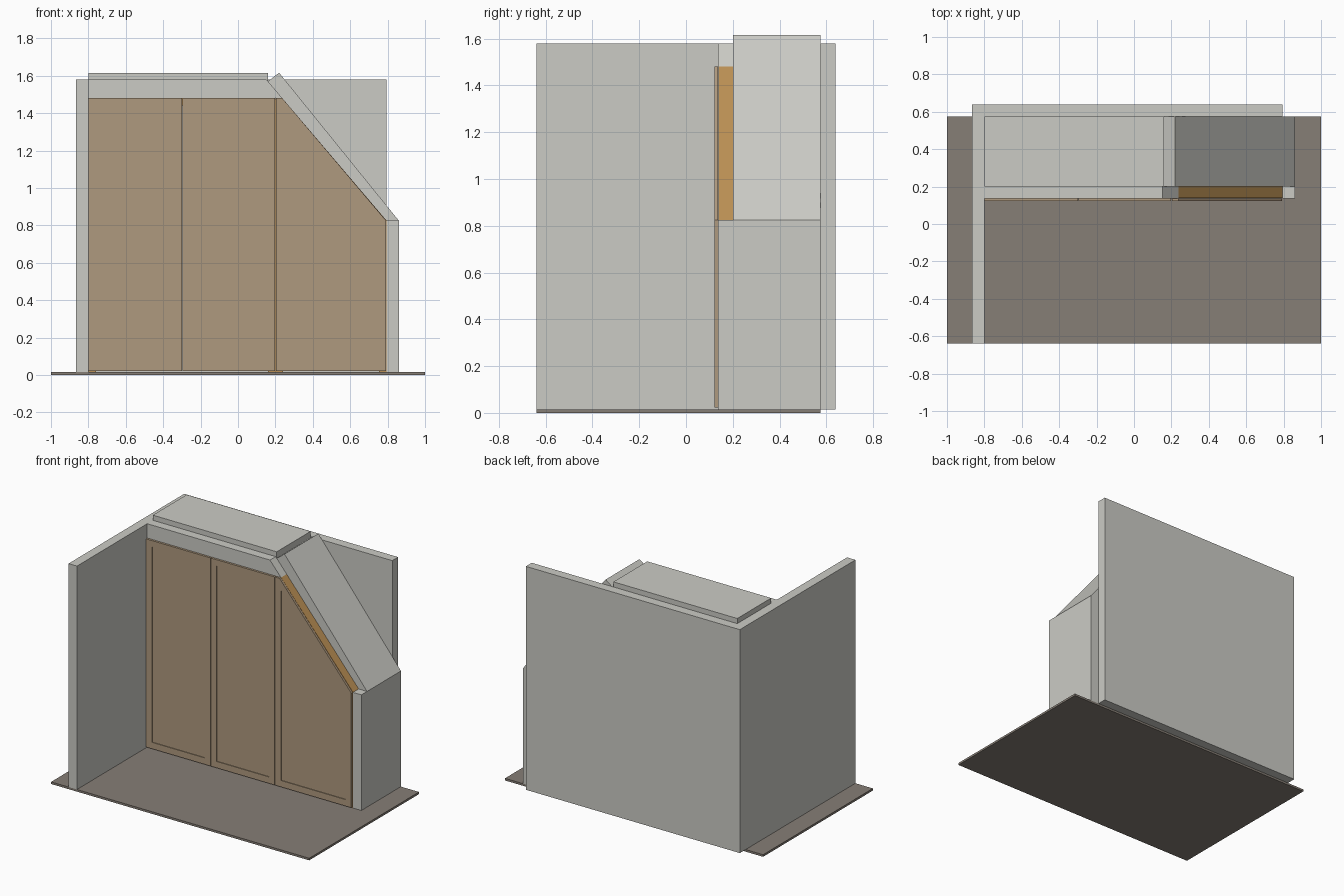
import bpy, bmesh
from mathutils import Vector

if "Cube" in bpy.data.objects:
    bpy.data.objects.remove(bpy.data.objects["Cube"])


def material(name, rgb):
    m = bpy.data.materials.new(name)
    m.diffuse_color = (*rgb, 1)
    m.use_nodes = True
    m.node_tree.nodes["Principled BSDF"].inputs["Base Color"].default_value = m.diffuse_color
    return m


DOOR = material("door_wood", (0.43, 0.32, 0.21))
FRAME = material("frame_wood", (0.50, 0.28, 0.09))
FLOOR = material("floor_finish", (0.24, 0.21, 0.18))
WALL = material("wall_paint", (0.60, 0.60, 0.56))


def prism(name, profile, y0, y1, mat, border=0, recess=0):
    """Extrude an xz outline from y0 to y1, optionally with a recessed front panel."""
    bm = bmesh.new()
    front = bm.faces.new([bm.verts.new((x, y0, z)) for x, z in profile])
    back = bmesh.ops.extrude_face_region(bm, geom=[front], use_keep_orig=True)["geom"]
    moved = [v for v in back if isinstance(v, bmesh.types.BMVert)]
    bmesh.ops.translate(bm, verts=moved, vec=(0, y1 - y0, 0))
    bmesh.ops.recalc_face_normals(bm, faces=bm.faces)
    if border:
        bm.normal_update()
        front = min(bm.faces, key=lambda f: f.calc_center_median().y)
        bmesh.ops.inset_region(bm, faces=[front], thickness=border, use_even_offset=True)
        front_verts = list(front.verts)
        new = bmesh.ops.extrude_face_region(bm, geom=[front])["geom"]
        moved = [v for v in new if isinstance(v, bmesh.types.BMVert)]
        bmesh.ops.translate(bm, verts=moved, vec=(0, recess, 0))
        if front.is_valid and all(v in front_verts for v in front.verts):
            bmesh.ops.delete(bm, geom=[front], context='FACES_ONLY')
    mesh = bpy.data.meshes.new(name)
    bm.to_mesh(mesh)
    bm.free()
    ob = bpy.data.objects.new(name, mesh)
    bpy.context.collection.objects.link(ob)
    mesh.materials.append(mat)
    return ob


def box(name, x0, x1, y0, y1, z0, z1, mat):
    return prism(name, [(x0, z0), (x1, z0), (x1, z1), (x0, z1)], y0, y1, mat)


# Main levels
base, top, head, knee = 0.015, 1.58, 1.48, 0.825
face, wall_front, cab_front, back = 0.122, 0.137, 0.20, 0.575
slope_a, slope_b = Vector((0.237, head)), Vector((0.795, knee))


def slope_z(x):
    return head + (x - slope_a.x) * (knee - head) / (slope_b.x - slope_a.x)


# Room shell
box("floor", -1, 1, -0.64, back, 0, base, FLOOR)
box("left_wall", -0.865, -0.80, -0.64, 0.64, base, top, WALL)
box("back_wall", -0.80, 0.793, back, 0.64, base, top, WALL)
box("right_knee_wall", 0.795, 0.86, wall_front, back, base, knee, WALL)

# Header and ceiling slabs
prism("header", [(-0.80, head), slope_a, (0.152, top), (-0.80, top)],
      wall_front, cab_front, WALL)
box("flat_ceiling", -0.80, 0.16, cab_front, back, 1.54, 1.616, WALL)
prism("sloped_ceiling", [(0.16, slope_z(0.16)), slope_b, (0.86, knee), (0.22, 1.616)],
      cab_front, back, WALL)

# Wardrobe carcass
t = 0.04
y0, y1 = wall_front + 0.001, back
box("left_side_panel", -0.80, -0.80 + t, y0, y1, base, head, FRAME)
for i in range(2):
    x = 0.16 + i * t
    box(f"divider_{i + 1}", x, x + t, y0, y1, base, min(head, slope_z(x + t)), FRAME)
box("right_side_panel", 0.755, 0.794, y0, y1, base, knee, FRAME)
box("top_panel", -0.80 + t, 0.16, y0, y1, head - t, head, FRAME)
prism("sloped_top_panel", [slope_a, slope_b, slope_b - Vector((0, 0.06)),
                           slope_a - Vector((0, 0.06))], y0, y1, FRAME)

# Doors with recessed centre panels
z0 = 0.022
for i, (a, b) in enumerate([(-0.798, -0.300), (-0.296, 0.198)]):
    prism(f"door_{i + 1}", [(a, z0), (b, z0), (b, head), (a, head)],
          face, wall_front, DOOR, 0.045, 0.005)
prism("angled_door", [(0.202, z0), (0.792, z0), (0.792, knee), slope_a, (0.202, head)],
      face, wall_front, DOOR, 0.045, 0.005)
